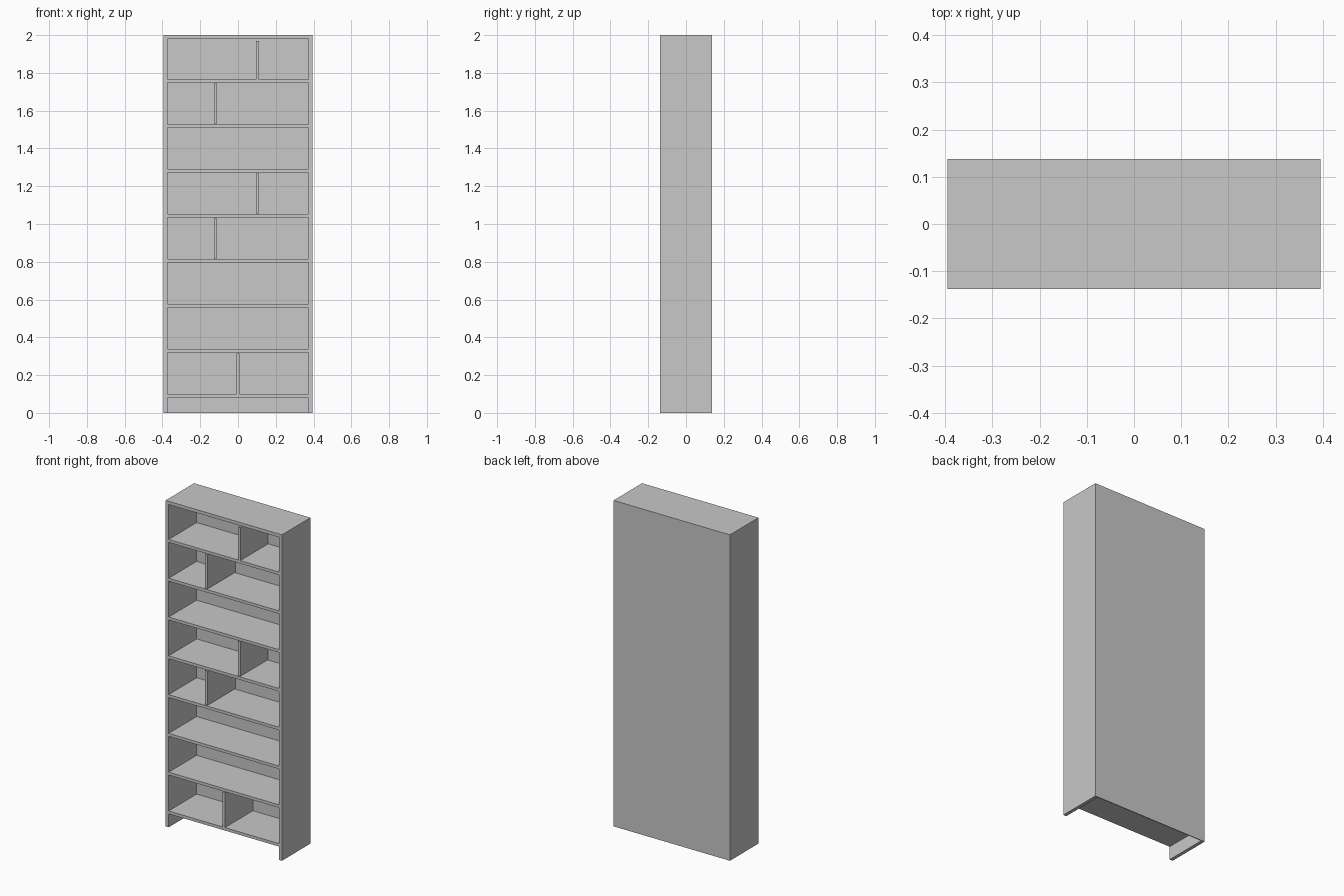
import bpy

cube = bpy.data.objects.get("Cube")
if cube:
    bpy.data.objects.remove(cube, do_unlink=True)

# Single painted finish
grey = bpy.data.materials.new("light_grey")
grey.use_nodes = True
colour = (0.58, 0.58, 0.58, 1)
grey.diffuse_color = colour
grey.node_tree.nodes["Principled BSDF"].inputs["Base Color"].default_value = colour

HALF_W, HALF_D, HEIGHT = 0.395, 0.138, 2.0
SIDE, BOARD, BACK = 0.021, 0.018, 0.005
INNER = HALF_W - SIDE
INNER_BACK = HALF_D - BACK
PITCH, FIRST_TOP = 0.238, 0.1


def board(name, x, y, z):
    """Box spanning the given (low, high) range on each axis."""
    bpy.ops.mesh.primitive_cube_add(size=1)
    obj = bpy.context.object
    obj.name = name
    for v in obj.data.vertices:
        for axis, (low, high) in enumerate((x, y, z)):
            v.co[axis] = high if v.co[axis] > 0 else low
    obj.data.materials.append(grey)
    return obj


depth = (-HALF_D, INNER_BACK)

# Carcass: full-height sides, top and thin back
board("left_side", (INNER, HALF_W), (-HALF_D, HALF_D), (0, HEIGHT))
board("right_side", (-HALF_W, -INNER), (-HALF_D, HALF_D), (0, HEIGHT))
board("top_panel", (-INNER, INNER), (-HALF_D, HALF_D), (HEIGHT - 0.02, HEIGHT))
board("back_panel", (-INNER, INNER), (INNER_BACK, HALF_D), (0, HEIGHT - 0.02))

# Evenly spaced shelves
for i in range(8):
    top = FIRST_TOP + i * PITCH
    board(f"shelf_{i + 1}", (-INNER, INNER), depth, (top - BOARD, top))

# Upright dividers: shelf index, centre x, gap below, height
for i, x, gap, tall in ((0, 0, 0, 0.215), (3, -0.119, 0.004, 0.212),
                        (4, 0.104, 0.004, 0.212), (6, -0.119, 0.004, 0.212),
                        (7, 0.104, 0, 0.202)):
    base = FIRST_TOP + i * PITCH + gap
    board(f"divider_{i + 1}", (x - 0.008, x + 0.008), depth, (base, base + tall))
